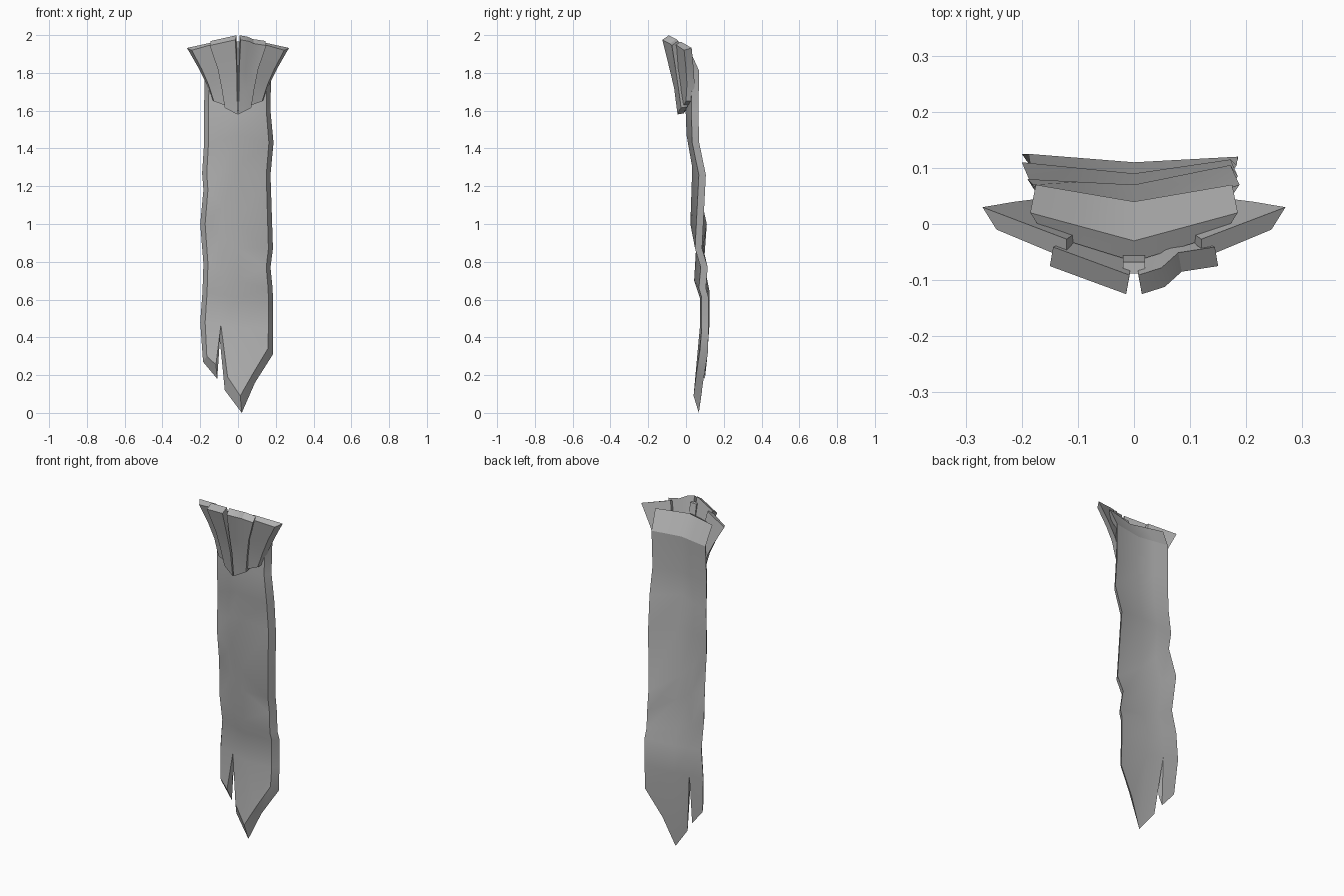
import bpy, bmesh, math
from mathutils import Vector

if "Cube" in bpy.data.objects:
    bpy.data.objects.remove(bpy.data.objects["Cube"])

stone = bpy.data.materials.new("light_grey")
stone.diffuse_color = (0.45, 0.45, 0.45, 1)
stone.use_nodes = True
stone.node_tree.nodes["Principled BSDF"].inputs["Base Color"].default_value = stone.diffuse_color


def slab(name, back, front, faces, angle):
    """Join two matching sheets into a solid by bridging their open edges."""
    bm = bmesh.new()
    b = [bm.verts.new(p) for p in back]
    f = [bm.verts.new(p) for p in front]
    for face in faces:
        bm.faces.new([b[i] for i in face])
        bm.faces.new([f[i] for i in reversed(face)])
    used = {(q[i], q[(i + 1) % len(q)]) for q in faces for i in range(len(q))}
    for i, j in used:
        if (j, i) not in used:
            bm.faces.new((b[j], b[i], f[i], f[j]))
    bmesh.ops.recalc_face_normals(bm, faces=bm.faces)
    mesh = bpy.data.meshes.new(name)
    bm.to_mesh(mesh)
    bm.free()
    mesh.materials.append(stone)
    ob = bpy.data.objects.new(name, mesh)
    bpy.context.collection.objects.link(ob)
    bpy.ops.object.select_all(action='DESELECT')
    ob.select_set(True)
    bpy.context.view_layer.objects.active = ob
    bpy.ops.object.shade_smooth_by_angle(angle=math.radians(angle))


# Hanging cloth: each fold row gives left, middle and right points (x, y, z) of the back
rows = [
    ((-.185, .02, 1.92), (0, -.03, 1.92), (.185, .02, 1.92)),
    ((-.175, .07, 1.81), (0, .04, 1.81), (.175, .07, 1.81)),
    ((-.180, .065, 1.60), (0, .035, 1.60), (.172, .065, 1.60)),
    ((-.180, .07, 1.42), (0, .04, 1.47), (.188, .07, 1.43)),
    ((-.190, .08, 1.27), (0, .07, 1.30), (.172, .105, 1.26)),
    ((-.183, .07, 1.18), (0, .06, 1.00), (.185, .085, 0.87)),
    ((-.200, .11, 1.00), (0, .09, 0.87), (.172, .115, 0.77)),
    ((-.183, .095, .79), (0, .08, 0.70), (.183, .105, 0.66)),
    ((-.188, .125, .64), (0, .11, 0.61), (.185, .12, 0.61)),
    ((-.200, .125, .48), (0, .11, 0.45), (.185, .12, 0.45)),
]
back, front = [], []
for left, mid, right in rows:
    l, m, r = Vector(left), Vector(mid), Vector(right)
    for p in (l, l.lerp(m, .48), m, r):
        back.append(p)
        drop = .02 if left[2] > 1.9 else 0
        front.append(Vector((p.x * .87, p.y - .037, p.z - drop)))
n = len(rows)
faces = [(k * 4 + c, k * 4 + c + 1, k * 4 + c + 5, k * 4 + c + 4)
         for k in range(n - 1) for c in range(3)]

# Torn lower edge, back and front outlines
tips_back = [(-.185, .11, .27), (-.11, .10, .18), (-.07, .085, .12),
             (.02, .068, .0), (.09, .09, .16), (.185, .115, .31)]
tips_front = [(-.165, .075, .30), (-.117, .065, .255), (-.055, .055, .19),
              (.012, .04, .09), (.08, .055, .21), (.158, .075, .34)]
t, e = n * 4, (n - 1) * 4
back += tips_back
front += tips_front
faces += [(e, e + 1, t + 1, t), (e + 1, e + 2, t + 3, t + 2),
          (e + 2, e + 3, t + 5, t + 4), (e + 2, t + 4, t + 3)]
slab("hanging_cloth", back, front, faces, 25)


# Flared collar: each panel is a strip of columns running from rim to lower edge
def panel(name, columns, offsets, side):
    outer, inner = [], []
    for col, (dx, dy, dz) in zip(columns, offsets):
        for k, (x, y, z) in enumerate(col):
            fade = 1 - k / 4
            outer.append((side * x, y, z))
            inner.append((side * (x + dx * fade), y + dy, z + dz * fade))
    quads = [(c * 4 + k, c * 4 + k + 1, c * 4 + k + 5, c * 4 + k + 4)
             for c in range(len(columns) - 1) for k in range(3)]
    slab(name, inner, outer, quads, 25)


side_rear = [(.245, -.01, 1.92), (.192, .0, 1.82), (.157, .005, 1.74), (.128, .0, 1.65)]
side_fore = [(.12, -.062, 1.955), (.095, -.045, 1.82), (.078, -.03, 1.72), (.06, -.015, 1.625)]
fore_out = [(.150, -.075, 1.945), (.107, -.055, 1.82), (.087, -.04, 1.72), (.07, -.026, 1.615)]
fore_mid = [(.085, -.085, 1.955), (.06, -.07, 1.82), (.048, -.05, 1.72), (.04, -.037, 1.60)]
fore_crest = [(.055, -.112, 1.968), (.04, -.077, 1.82), (.032, -.055, 1.72), (.026, -.04, 1.593)]
fore_in = [(.014, -.125, 1.975), (.007, -.087, 1.82), (.005, -.063, 1.72), (.003, -.045, 1.58)]
lip = (-.006, .034, .024)

for word, s in (("left", -1), ("right", 1)):
    panel(word + "_side_collar", [side_rear, side_fore],
          [(.025, .04, .012), (0, .035, .01)], s)
    cols = [fore_out, fore_in] if s < 0 else [fore_out, fore_mid, fore_crest, fore_in]
    panel(word + "_front_collar", cols, [lip] * len(cols), s)

# Recessed strip behind the centre seam
seam = [(-.02, -.088, 1.965), (-.02, -.06, 1.82), (-.02, -.04, 1.72), (-.02, -.02, 1.60)]
panel("collar_backing", [seam, [(-x, y, z) for x, y, z in seam]], [(0, .02, 0)] * 2, 1)
